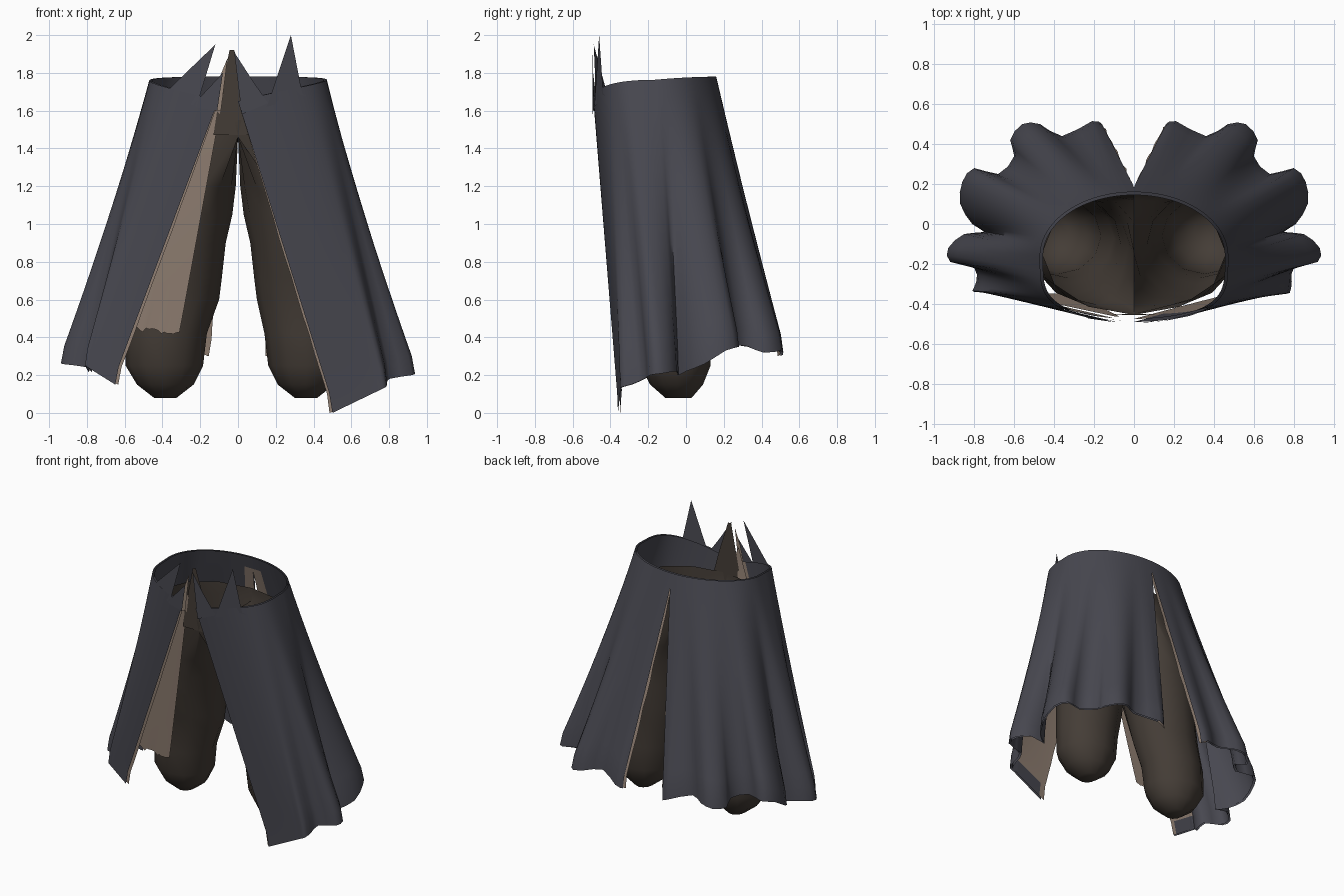
import bpy, math, random
from mathutils import Vector

random.seed(4)
if "Cube" in bpy.data.objects:
    bpy.data.objects.remove(bpy.data.objects["Cube"])


def material(name, rgb):
    m = bpy.data.materials.new(name)
    m.use_nodes = True
    m.diffuse_color = (*rgb, 1)
    m.node_tree.nodes["Principled BSDF"].inputs["Base Color"].default_value = (*rgb, 1)
    return m


slate = material("slate cloth", (0.064, 0.064, 0.080))
tan = material("tan lining", (0.29, 0.22, 0.175))
brown = material("dark brown trousers", (0.058, 0.046, 0.037))


def make(name, verts, faces, mat):
    me = bpy.data.meshes.new(name)
    me.from_pydata([tuple(v) for v in verts], [], faces)
    me.materials.append(mat)
    ob = bpy.data.objects.new(name, me)
    bpy.context.collection.objects.link(ob)
    bpy.ops.object.select_all(action='DESELECT')
    ob.select_set(True)
    bpy.context.view_layer.objects.active = ob
    bpy.ops.object.shade_smooth_by_angle(angle=math.radians(70))
    return ob


def grid(name, rows, mat, flip=False):
    n = len(rows[0])
    faces = []
    for r in range(len(rows) - 1):
        for c in range(n - 1):
            f = (r * n + c, (r + 1) * n + c, (r + 1) * n + c + 1, r * n + c + 1)
            faces.append(f[::-1] if flip else f)
    return make(name, [v for row in rows for v in row], faces, mat)


# Scalloped hem of one coat half, from the back slit round to the side
HEM = [(.16, .50, .30), (.21, .515, .32), (.36, .44, .36), (.47, .50, .35), (.56, .50, .33),
       (.62, .42, .32), (.60, .34, .35), (.68, .25, .36), (.80, .28, .35), (.86, .21, .33),
       (.87, .10, .26), (.81, 0, .22), (.75, -.04, .20), (.85, -.05, .22), (.93, -.12, .21),
       (.92, -.19, .20), (.80, -.22, .18), (.79, -.29, .15)]


def rim(a):
    s = math.sin(a)
    y = -.16 + .32 * s if s > 0 else -.16 - .33 * math.sqrt(-s)
    return .47 * math.cos(a), y


def refine(pts):
    """Insert a rounded midpoint in every span."""
    out = []
    for i in range(len(pts) - 1):
        a, b, c, d = (pts[max(0, min(len(pts) - 1, i + k))] for k in (-1, 0, 1, 2))
        out += [b, (b + c) * .5625 - (a + d) * .0625]
    return out + [pts[-1]]


def coat_rows(side, corner, front, sweep, lift):
    hem = [Vector(p) + Vector((0, 0, lift * i / 26)) for i, p in enumerate(HEM)]
    corner, front = Vector(corner), Vector(front)
    hem = refine(hem + [corner.lerp(front, k / 8) for k in range(9)])
    soft = hem[:]
    for _ in range(20):
        soft = [soft[0]] + [(soft[i - 1] + soft[i] * 2 + soft[i + 1]) / 4
                            for i in range(1, len(soft) - 1)] + [soft[-1]]
    rows, steps = [], 16
    for r in range(steps + 1):
        t = r / steps
        w = min(1, t / .97)  # the hem hangs straight at the very bottom
        row = []
        for i, h in enumerate(hem):
            u = i / (len(hem) - 1)
            x, y = rim(math.radians(90 - sweep * u))
            top = Vector((x, y, 1.78 - .13 * u ** 3))
            p = top.lerp(soft[i], w) + (h - soft[i]) * w ** 1.8
            if i == 0:  # the back slit opens a little below the rim
                p.x = h.x * max(0, w - .08) / .92
            z = top.z + (soft[i].z - top.z) * t + (h.z - soft[i].z) * t ** 1.8
            row.append(Vector((side * p.x, p.y, z)))
        rows.append(row)
    return rows


def lining_rows(rows, side):
    """Inner layer of the cloth, showing ragged at the two open edges."""
    out = []
    for r, row in enumerate(rows):
        t = r / len(rows)
        new = []
        for i, p in enumerate(row):
            centre = Vector((side * .35 * t, -.13, p.z))
            q = p + (centre - p).normalized() * .015
            if i in (0, len(row) - 1):
                reach = .016 if i == 0 else .006
                q.x -= side * reach * random.uniform(.5, 1.2) * min(1, t * 3)
            new.append(q)
        out.append(new)
    return out


# Coat halves, lined in tan behind the front panel and along the back slit
for label, side, corner, front, sweep, lift in (
        ("left", 1, (.78, -.345, .135), (.50, -.36, 0), 180, 0),
        ("right", -1, (.81, -.335, .25), (.65, -.36, .15), 167, .1)):
    rows = coat_rows(side, corner, front, sweep, lift)
    grid(label + "_coat_half", rows, slate, side > 0)
    inner = grid(label + "_coat_inner_layer", lining_rows(rows, side), slate, side < 0)
    inner.data.materials.append(tan)
    across = len(rows[0]) - 1
    for f in inner.data.polygons:
        down, col = divmod(f.index, across)
        front_panel = col > across * .69 and 2 < down < 15
        slit_edge = col < 2 and down > 0
        front_edge = col > across - 3
        f.material_index = int(front_panel or slit_edge or front_edge)

# Loose lining flap with a ragged lower edge, inside the right front opening
in_top, in_low = Vector((-.075, -.462, 1.70)), Vector((-.31, -.345, .42))
out_top, out_low = Vector((-.10, -.462, 1.76)), Vector((-.60, -.355, .45))
flap = []
for r in range(11):
    row = []
    for c in range(19):
        p = in_top.lerp(in_low, r / 10).lerp(out_top.lerp(out_low, r / 10), c / 18)
        if r == 10:
            p.z += random.uniform(-.012, .012)
        row.append(p)
    flap.append(row)
grid("right_front_lining_flap", flap, tan, True)


# Torn points standing up from the front rim
def spike(name, pts, mat, y_shift=-.004):
    verts = []
    for x, z in pts:
        y = rim(-math.acos(min(1, abs(x) / .47)))[1]
        verts.append((x, min(y, -.44 if z > 1.8 else y) + y_shift, z))
    make(name, verts, [tuple(range(len(verts)))], mat)


spike("left_inner_spike", [(.02, 1.58), (.16, 1.64), (.07, 1.77), (-.02, 1.91)], slate)
spike("left_outer_spike", [(.15, 1.62), (.36, 1.68), (.34, 1.69), (.28, 2.0), (.16, 1.64)], slate)
spike("right_outer_spike", [(-.38, 1.68), (-.22, 1.62), (-.12, 1.95), (-.37, 1.71)], slate)
spike("right_inner_spike", [(-.24, 1.62), (-.11, 1.60), (-.08, 1.80), (-.23, 1.64)], slate)
spike("right_spike_lining", [(-.14, 1.60), (-.09, 1.60), (-.055, 1.88), (-.10, 1.77)], tan, .006)
spike("trouser_fly", [(-.13, 1.47), (.11, 1.47), (.05, 1.7), (-.02, 1.92), (-.045, 1.92), (-.11, 1.6)],
      brown, .034)

# Trouser legs: height, inner x, outer x, front y, back y, roundness
LEG = [(1.55, 0, .46, -.455, .16, 0), (1.46, 0, .47, -.45, .16, 0), (1.2, .012, .49, -.405, .15, .7),
       (1.05, .03, .51, -.38, .14, 1), (.9, .065, .53, -.35, .14, 1), (.72, .085, .54, -.30, .14, 1),
       (.6, .10, .56, -.27, .13, 1), (.42, .15, .58, -.25, .13, 1), (.25, .17, .58, -.24, .13, 1),
       (.15, .22, .52, -.19, .09, 1), (.08, .31, .43, -.11, .03, 1)]
SIDES = 12
for label, side, low_shift in (("left", 1, -.01), ("right", -1, -.015)):
    verts, faces = [], []
    for z, x0, x1, y0, y1, rnd in LEG:
        for k in range(SIDES):
            a = math.tau * k / SIDES
            full = (x0 + x1) / 2 + (x1 - x0) / 2 * math.cos(a)
            half = x0 + (x1 - x0) * max(math.cos(a), 0)
            x = half + (full - half) * rnd
            y = (y0 + y1) / 2 + (y1 - y0) / 2 * math.sin(a)
            verts.append((side * x + (low_shift if z < .5 else 0), y, z))
    for r in range(len(LEG) - 1):
        for k in range(SIDES):
            # the waist is open between the two legs above the crotch
            if r == 0 and SIDES // 4 <= k < 3 * SIDES // 4:
                continue
            j = (k + 1) % SIDES
            f = (r * SIDES + k, (r + 1) * SIDES + k, (r + 1) * SIDES + j, r * SIDES + j)
            faces.append(f if side > 0 else f[::-1])
    cap = tuple(range((len(LEG) - 1) * SIDES, len(LEG) * SIDES))
    faces.append(cap[::-1] if side > 0 else cap)
    make(label + "_trouser_leg", verts, faces, brown)
